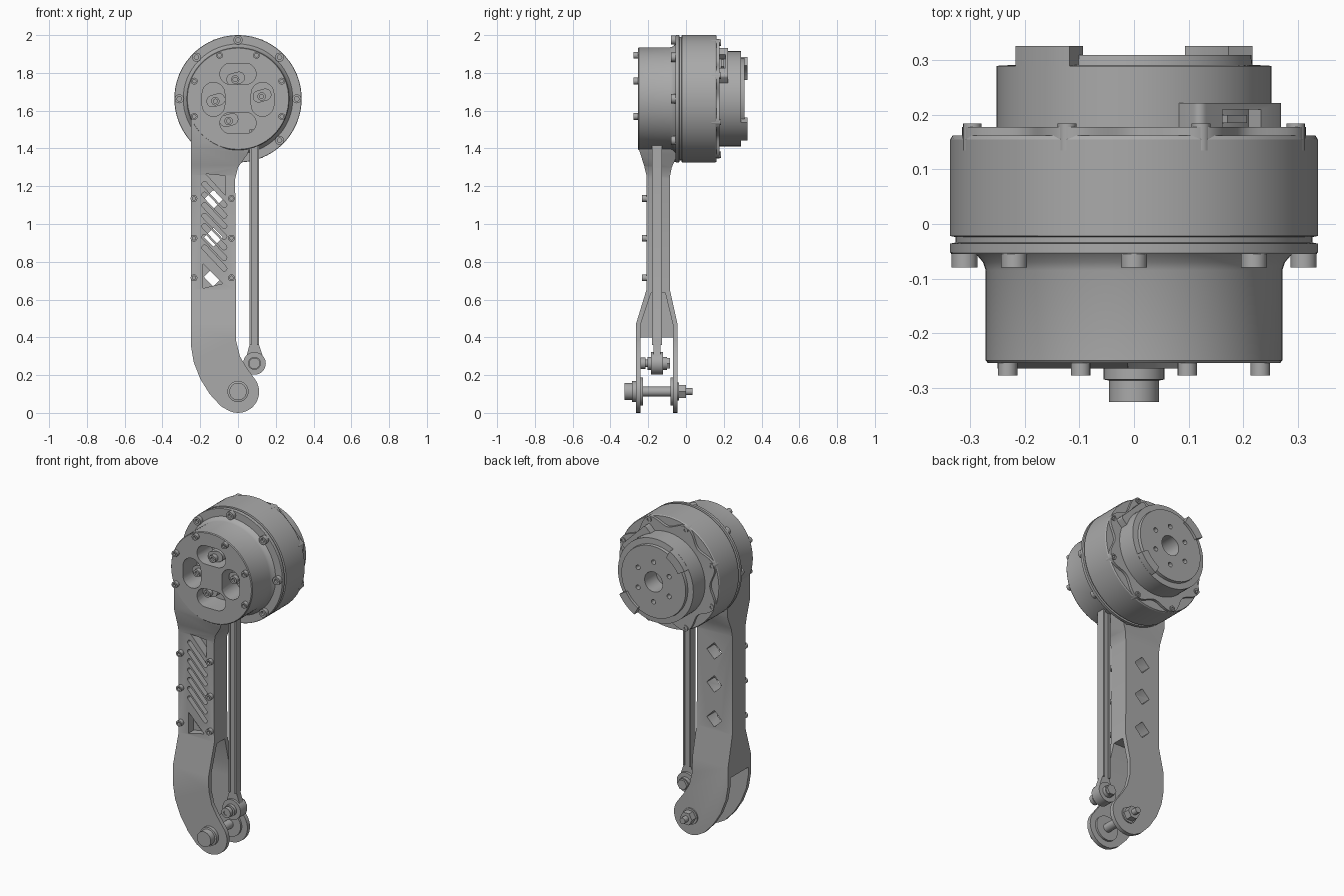
import bpy, bmesh
from math import sin, cos, pi, radians
from mathutils import Vector, Matrix
from mathutils.geometry import convex_hull_2d

if "Cube" in bpy.data.objects:
    bpy.data.objects.remove(bpy.data.objects["Cube"])

CZ = 1.663  # height of the motor axis
grey = bpy.data.materials.new("machined_grey")
grey.use_nodes = True
grey.diffuse_color = (0.4, 0.4, 0.4, 1)
grey.node_tree.nodes["Principled BSDF"].inputs["Base Color"].default_value = (0.4, 0.4, 0.4, 1)
parts = []


def finish(name, bm):
    bmesh.ops.recalc_face_normals(bm, faces=bm.faces)
    mesh = bpy.data.meshes.new(name)
    bm.to_mesh(mesh)
    bm.free()
    mesh.materials.append(grey)
    ob = bpy.data.objects.new(name, mesh)
    bpy.context.collection.objects.link(ob)
    parts.append(ob)
    return ob


def lathe(name, profile, x=0.0, z=CZ, seg=64):
    """Spin (radius, y) points about a front-to-back axis."""
    bm = bmesh.new()
    vs = [bm.verts.new((r, y, 0)) for r, y in profile]
    es = [bm.edges.new(p) for p in zip(vs, vs[1:])]
    bmesh.ops.spin(bm, geom=vs + es, cent=(0, 0, 0), axis=(0, 1, 0),
                   angle=2 * pi, steps=seg, use_merge=True)
    bmesh.ops.remove_doubles(bm, verts=bm.verts, dist=1e-5)
    bmesh.ops.translate(bm, verts=bm.verts, vec=(x, 0, z))
    return finish(name, bm)


def disc(name, r, y0, y1, x=0.0, z=CZ, seg=32):
    return lathe(name, [(0, y0), (r, y0), (r, y1), (0, y1)], x, z, seg)


def prism(name, outlines, t0, t1, axis="Y"):
    """Extrude one or more outlines along Y (x, z points) or X (y, z points)."""
    bm = bmesh.new()
    for pts in outlines:
        place = (lambda a, b, t: (a, t, b)) if axis == "Y" else (lambda a, b, t: (t, a, b))
        lo = [bm.verts.new(place(a, b, t0)) for a, b in pts]
        hi = [bm.verts.new(place(a, b, t1)) for a, b in pts]
        bm.faces.new(lo)
        bm.faces.new(hi[::-1])
        n = len(pts)
        for i in range(n):
            j = (i + 1) % n
            bm.faces.new((lo[i], hi[i], hi[j], lo[j]))
    return finish(name, bm)


def rounded(centres, r, n=20):
    """Hull of equal circles."""
    pts = [Vector((x + r * cos(2 * pi * i / n), z + r * sin(2 * pi * i / n)))
           for x, z in centres for i in range(n)]
    return [tuple(pts[i]) for i in convex_hull_2d(pts)]


def polar(r, deg, cz=CZ):
    return r * cos(radians(deg)), cz + r * sin(radians(deg))


def boolean(ob, tool, op="DIFFERENCE"):
    tool.hide_render = True
    mod = ob.modifiers.new("cut", "BOOLEAN")
    mod.operation, mod.solver, mod.object = op, "EXACT", tool
    deps = bpy.context.evaluated_depsgraph_get()
    mesh = bpy.data.meshes.new_from_object(ob.evaluated_get(deps))
    ob.modifiers.clear()
    ob.data = mesh
    parts.remove(tool)
    bpy.data.objects.remove(tool)


def bolt(name, x, z, seat, head, r=0.018):
    """Socket-head bolt from its seat to the head face."""
    cup = head + (seat - head) * 0.5
    lathe(name, [(0, seat), (r, seat), (r, head), (r * 0.5, head), (r * 0.5, cup), (0, cup)], x, z, 16)


# Arm: front outline crossed with the side outline
outline = [(-0.25, 1.56), (-0.25, 0.36), (-0.235, 0.27), (-0.2, 0.18), (-0.15, 0.1), (-0.09, 0.035)]
outline += [polar(0.112, a, 0.112) for a in range(246, 401, 11)]
outline += [(0.045, 0.24), (0.01, 0.3), (-0.01, 0.38), (-0.015, 1.24), (0, 1.3),
            (0.05, 1.37), (0.08, 1.45), (-0.1, 1.46), (-0.22, 1.56)]
arm = prism("arm", [outline], -0.3, 0)
side = [(-0.265, -0.1), (-0.265, 0.47), (-0.21, 0.65), (-0.21, 1.26), (-0.222, 1.31), (-0.254, 1.41),
        (-0.254, 1.7), (-0.04, 1.7), (-0.04, 1.38), (-0.075, 1.3), (-0.085, 1.25),
        (-0.085, 0.65), (-0.045, 0.47), (-0.045, -0.1)]
boolean(arm, prism("side_shape", [side], -0.5, 0.5, "X"), "INTERSECT")
boolean(arm, prism("fork_gap", [[(-0.24, -0.2), (-0.24, 0.4), (-0.07, 0.4), (-0.07, -0.2)]], -0.5, 0.5, "X"))
boolean(arm, prism("fork_pocket", [[(-0.24, 0.39), (-0.24, 0.47), (-0.185, 0.635), (-0.11, 0.635),
                                    (-0.07, 0.47), (-0.07, 0.39)]], -0.225, 0.5, "X"))

# Diagonal lattice slots and the openings through the back
slots = [rounded([(-0.177, z + 0.055), (-0.073, z - 0.055)], 0.014, 12)
         for z in (0.82 + 0.056 * i for i in range(7))]
slots.append([(-0.17, 1.265), (-0.065, 1.255), (-0.065, 1.15)])
slots.append([(-0.185, 0.66), (-0.185, 0.79), (-0.08, 0.685)])
boolean(arm, prism("lattice_slots", slots, -0.3, -0.16))
holes = [rounded([(-0.13 + dx, z + dz) for dx, dz in ((-0.045, 0), (0, 0.045), (0.045, 0), (0, -0.045))], 0.004, 8)
         for z in (0.72, 0.93, 1.13)]
boolean(arm, prism("back_openings", holes, -0.17, 0))
for z in (0.715, 0.925, 1.135):
    for x in (-0.233, -0.035):
        bolt("arm_bolt", x, z, -0.2, -0.234)

# Front housing with four windows
housing = lathe("front_housing", [(0, -0.255), (0.268, -0.255), (0.272, -0.25), (0.272, -0.085),
                                  (0.277, -0.07), (0.29, -0.055), (0.29, -0.045), (0, -0.045)])
windows = [rounded([(-0.04, 1.795), (0.04, 1.795)], 0.056),
           rounded([(-0.04, 1.535), (0.04, 1.535)], 0.056),
           rounded([(-0.13, 1.63), (-0.13, 1.69)], 0.06),
           rounded([(0.13, 1.63), (0.13, 1.69)], 0.06)]
boolean(housing, prism("window_cutters", windows, -0.3, -0.12))
for x, z in ((-0.12, 1.65), (0.125, 1.675), (-0.05, 1.545), (-0.015, 1.765)):
    prism("inner_lug", [rounded([(x - 0.015, z), (x + 0.02, z + 0.01)], 0.032)], -0.2, -0.11)
    bolt("inner_bolt", x, z, -0.2, -0.225, 0.022)
for a in (22, 67, 113, 158, 202, 338):
    x, z = polar(0.25, a)
    bolt("housing_bolt", x, z, -0.25, -0.278)

# Motor body: front flange, seam groove, drum
lathe("motor_body", [(0, -0.055), (0.335, -0.055), (0.337, -0.052), (0.337, -0.036), (0.327, -0.034),
                     (0.327, -0.024), (0.337, -0.022), (0.337, 0.155), (0.333, 0.162), (0, 0.162)], seg=80)
for i in range(8):
    x, z = polar(0.311, 45 * i)
    bolt("flange_bolt", x, z, -0.05, -0.08, 0.024)
    x, z = polar(0.321, 45 * i + 22.5)
    bolt("rim_bolt", x, z, 0.135, 0.184, 0.017)

# Scalloped back plate
lobes = [polar(0.31 + 0.027 * cos(radians(8 * a - 180)), a) for a in range(0, 360, 3)]
prism("back_plate", [lobes], 0.155, 0.178)

# Output hub with bore, bolt holes and two stop tabs
hub = lathe("output_hub", [(0, 0.17), (0.252, 0.17), (0.252, 0.29), (0.217, 0.292), (0.215, 0.31),
                           (0.06, 0.31), (0.06, 0.2), (0, 0.2)])
ring = [rounded([polar(0.12, 60 * i + 30)], 0.014, 12) for i in range(6)]
boolean(hub, prism("hub_holes", ring, 0.27, 0.4))
for start in (118, 298):
    arc = range(start, start + 33, 4)
    tab = [polar(0.251, a) for a in arc] + [polar(0.2, a) for a in reversed(arc)]
    prism("stop_tab", [tab], 0.285, 0.326)


# Cable connector on the upper side of the motor
def turned(pts):
    m = Matrix.Rotation(radians(45), 2)
    return [tuple(m @ Vector(p) + Vector((0, CZ))) for p in pts]


def block(r0, r1, half):
    return turned([(r0, -half), (r1, -half), (r1, half), (r0, half)])


socket = prism("connector_box", [rounded(block(0.2, 0.265, 0.095), 0.015)], 0.165, 0.222)
boolean(socket, prism("connector_port", [block(0.245, 0.4, 0.05)], 0.178, 0.21))
prism("connector_pins", [block(0.24, 0.268, 0.025)], 0.185, 0.2)

# Push rod with raised rails and an eye at the lower end
ROD_X, EYE_Z = 0.087, 0.262
prism("push_rod", [[(0.061, 0.36), (0.061, 1.5), (0.111, 1.5), (0.111, 0.36), (0.135, 0.29), (0.042, 0.29)]],
      -0.172, -0.136)
for x in (0.061, 0.101):
    prism("rod_rail", [[(x, 0.36), (x, 1.5), (x + 0.01, 1.5), (x + 0.01, 0.36)]], -0.18, -0.128)
disc("rod_eye", 0.06, -0.186, -0.122, ROD_X, EYE_Z)
disc("rod_eye_collar", 0.034, -0.205, -0.1, ROD_X, EYE_Z)
disc("rod_pin", 0.02, -0.235, -0.085, ROD_X, EYE_Z)
bolt("rod_pin_head", ROD_X, EYE_Z, -0.215, -0.24, 0.03)
disc("rod_pin_nut", 0.032, -0.1, -0.085, ROD_X, EYE_Z, 6)

# Fork pivot: pin, bosses, shoulder head and nut
PZ = 0.113
disc("pivot_pin", 0.026, -0.3, -0.02, 0, PZ)
disc("pivot_boss_front", 0.075, -0.245, -0.228, 0, PZ)
disc("pivot_boss_back", 0.075, -0.082, -0.065, 0, PZ)
lathe("pivot_head", [(0, -0.255), (0.056, -0.255), (0.056, -0.285), (0.046, -0.287),
                     (0.046, -0.326), (0, -0.326)], 0, PZ, 32)
disc("pivot_washer", 0.048, -0.05, -0.038, 0, PZ)
disc("pivot_nut", 0.04, -0.04, 0.0, 0, PZ, 6)
disc("pivot_tip", 0.018, -0.01, 0.035, 0, PZ, 16)

# Smooth the round surfaces, keep hard edges
bpy.ops.object.select_all(action="DESELECT")
for ob in parts:
    ob.select_set(True)
bpy.context.view_layer.objects.active = arm
bpy.ops.object.shade_smooth_by_angle(angle=radians(25))
